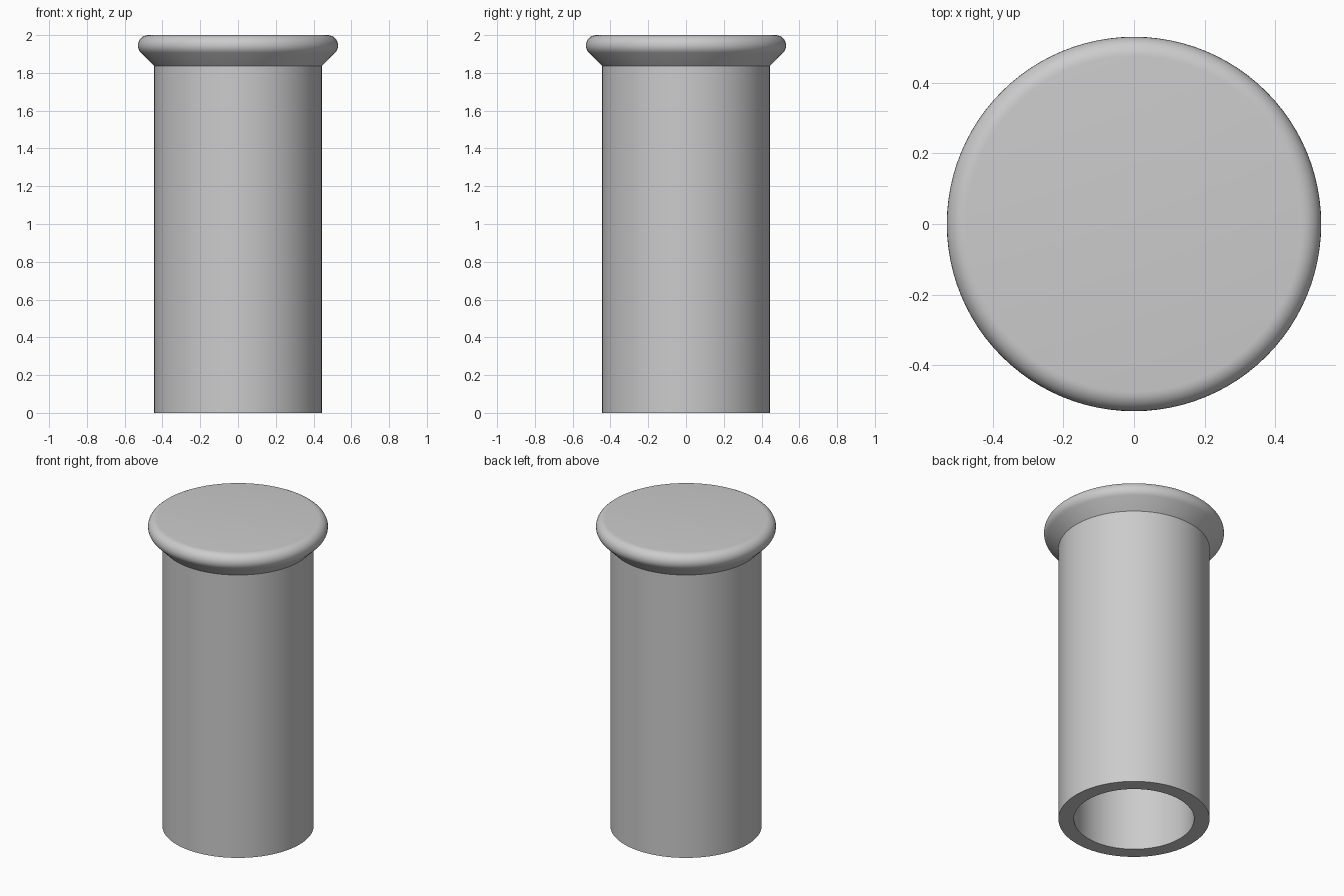
import bpy, bmesh, math

cube = bpy.data.objects.get("Cube")
if cube:
    bpy.data.objects.remove(cube, do_unlink=True)

SEGMENTS = 96
WALL_R, BORE_R, BORE_TOP = 0.445, 0.354, 1.84
LIP_R, LIP_X, LIP_Z = 0.055, 0.475, 1.945   # rounded edge of the flange

# Single grey material
grey = bpy.data.materials.new("plain_grey")
grey.use_nodes = True
colour = (0.6, 0.6, 0.6, 1)
grey.diffuse_color = colour
grey.node_tree.nodes["Principled BSDF"].inputs["Base Color"].default_value = colour


def lathe(name, profile):
    """Revolve an (r, z) profile that starts and ends on the axis."""
    bm = bmesh.new()
    verts = [bm.verts.new((r, 0, z)) for r, z in profile]
    edges = [bm.edges.new(pair) for pair in zip(verts, verts[1:])]
    bmesh.ops.spin(bm, geom=verts + edges, cent=(0, 0, 0), axis=(0, 0, 1),
                   angle=math.tau, steps=SEGMENTS, use_merge=True)
    bmesh.ops.remove_doubles(bm, verts=bm.verts, dist=1e-5)
    bmesh.ops.recalc_face_normals(bm, faces=bm.faces)
    mesh = bpy.data.meshes.new(name)
    bm.to_mesh(mesh)
    bm.free()
    mesh.materials.append(grey)
    obj = bpy.data.objects.new(name, mesh)
    bpy.context.collection.objects.link(obj)
    bpy.ops.object.select_all(action="DESELECT")
    obj.select_set(True)
    bpy.context.view_layer.objects.active = obj
    bpy.ops.object.shade_smooth_by_angle(angle=math.radians(30))
    return obj


# Rounded edge, from the 45 degree underside up to the flat top
lip = []
for i in range(13):
    a = math.radians(-45 + 135 * i / 12)
    lip.append((LIP_X + LIP_R * math.cos(a), LIP_Z + LIP_R * math.sin(a)))

# Underside cone meets the tube wall at 45 degrees
neck_z = lip[0][1] - (lip[0][0] - WALL_R)

# Blind bore, bottom ring, outer wall, flared flange and flat cap
lathe("flanged_sleeve",
      [(0, BORE_TOP), (BORE_R, BORE_TOP), (BORE_R, 0), (WALL_R, 0),
       (WALL_R, neck_z)] + lip + [(0, 2)])
